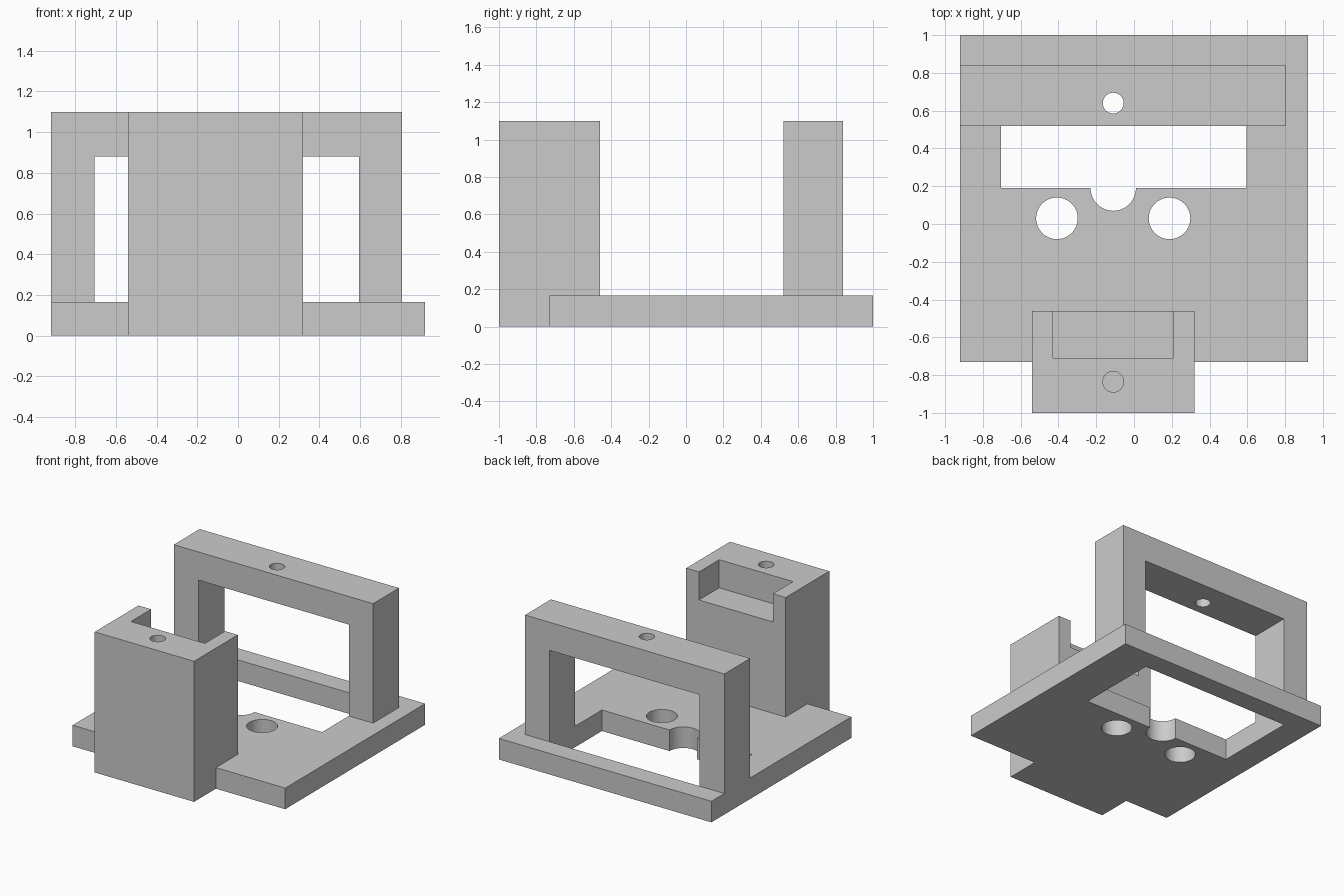
import bpy
import bmesh
from mathutils import Matrix

cube = bpy.data.objects.get("Cube")
if cube:
    bpy.data.objects.remove(cube, do_unlink=True)

grey = bpy.data.materials.new("plain_grey")
grey.use_nodes = True
colour = (0.6, 0.6, 0.6, 1)
grey.diffuse_color = colour
grey.node_tree.nodes["Principled BSDF"].inputs["Base Color"].default_value = colour

PLATE_TOP, TOP, LEDGE = 0.165, 1.1, 0.88
MID_X = -0.11            # axis shared by block, frame and holes
GAP = 0.02               # cutter overshoot


def make_object(name, bm):
    bmesh.ops.recalc_face_normals(bm, faces=bm.faces)
    mesh = bpy.data.meshes.new(name)
    bm.to_mesh(mesh)
    bm.free()
    mesh.materials.append(grey)
    obj = bpy.data.objects.new(name, mesh)
    bpy.context.collection.objects.link(obj)
    return obj


def box(name, x, y, z):
    bm = bmesh.new()
    size = Matrix.Diagonal((x[1] - x[0], y[1] - y[0], z[1] - z[0], 1))
    centre = Matrix.Translation((sum(x) / 2, sum(y) / 2, sum(z) / 2))
    bmesh.ops.create_cube(bm, size=1, matrix=centre @ size)
    return make_object(name, bm)


def cylinder(name, x, y, radius, z):
    bm = bmesh.new()
    bmesh.ops.create_cone(bm, cap_ends=True, segments=64, radius1=radius, radius2=radius,
                          depth=z[1] - z[0], matrix=Matrix.Translation((x, y, sum(z) / 2)))
    return make_object(name, bm)


def cut(target, *cutters):
    """Subtract each cutter from the target, then discard it."""
    for cutter in cutters:
        cutter.hide_render = True
        mod = target.modifiers.new("cut", 'BOOLEAN')
        mod.operation, mod.solver, mod.object = 'DIFFERENCE', 'EXACT', cutter
        bpy.context.view_layer.objects.active = target
        bpy.ops.object.modifier_apply(modifier=mod.name)
        bpy.data.objects.remove(cutter, do_unlink=True)


def smooth_holes(obj):
    bpy.ops.object.select_all(action='DESELECT')
    obj.select_set(True)
    bpy.context.view_layer.objects.active = obj
    bpy.ops.object.shade_smooth_by_angle()


# Base plate: window, round notch, two holes and a seat for the block
through = (-GAP, PLATE_TOP + GAP)
block_x, block_y = (-0.54, 0.32), (-1, -0.46)
window_x, frame_y = (-0.705, 0.595), (0.52, 0.84)
plate = box("base_plate", (-0.92, 0.92), (-0.73, 1), (0, PLATE_TOP))
cut(plate,
    box("window_cutter", window_x, (0.19, frame_y[1]), through),
    box("seat_cutter", block_x, block_y, through),
    cylinder("notch_cutter", MID_X, 0.19, 0.12, through),
    *[cylinder("hole_cutter", MID_X + side * 0.298, 0.03, 0.11, through) for side in (-1, 1)])

# Upright frame with a screw hole in its top bar
frame = box("upright_frame", (-0.92, 0.805), frame_y, (PLATE_TOP, TOP))
cut(frame,
    box("opening_cutter", window_x, (frame_y[0] - GAP, frame_y[1] + GAP), (0, LEDGE)),
    cylinder("screw_cutter", MID_X, 0.64, 0.055, (LEDGE - GAP, TOP + GAP)))

# Front block with an open pocket and a blind screw hole
block = box("front_block", block_x, block_y, (0, TOP))
cut(block,
    box("pocket_cutter", (-0.43, 0.21), (-0.71, block_y[1] + GAP), (LEDGE, TOP + GAP)),
    cylinder("screw_cutter", MID_X, -0.835, 0.055, (LEDGE, TOP + GAP)))

for part in (plate, frame, block):
    smooth_holes(part)
